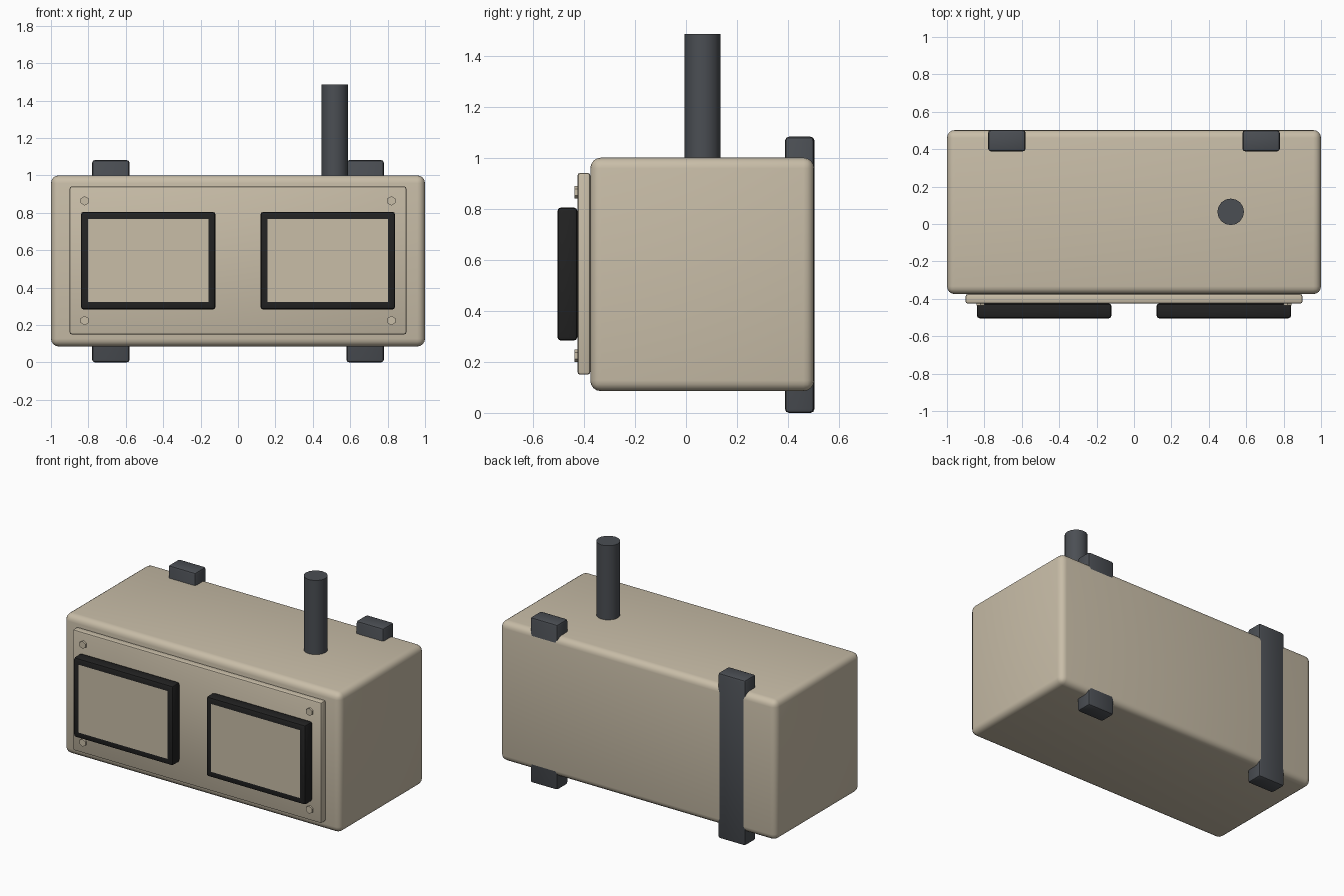
import bpy, bmesh, math

default = bpy.data.objects.get("Cube")
if default:
    bpy.data.objects.remove(default, do_unlink=True)


def material(name, rgb):
    m = bpy.data.materials.new(name)
    m.use_nodes = True
    m.diffuse_color = (*rgb, 1)
    node = next(n for n in m.node_tree.nodes if n.type == 'BSDF_PRINCIPLED')
    node.inputs["Base Color"].default_value = (*rgb, 1)
    return m


TAN = material("tan_paint", (0.58, 0.51, 0.39))
GREY = material("dark_grey_metal", (0.07, 0.077, 0.088))
BLACK = material("black_rubber", (0.016, 0.016, 0.016))


def finish(obj, bevel=0, segments=2):
    """Round the edges and smooth the shading."""
    bpy.context.view_layer.objects.active = obj
    for o in bpy.context.selected_objects:
        o.select_set(False)
    obj.select_set(True)
    if bevel:
        mod = obj.modifiers.new("rounded_edges", 'BEVEL')
        mod.width, mod.segments = bevel, segments
        bpy.ops.object.modifier_apply(modifier=mod.name)
    bpy.ops.object.shade_smooth_by_angle(angle=math.radians(35))
    return obj


def box(name, xs, ys, zs, mat, bevel, segments=2):
    bm = bmesh.new()
    bmesh.ops.create_cube(bm, size=1)
    for v in bm.verts:
        for i, (lo, hi) in enumerate((xs, ys, zs)):
            v.co[i] = lo if v.co[i] < 0 else hi
    mesh = bpy.data.meshes.new(name)
    bm.to_mesh(mesh)
    bm.free()
    mesh.materials.append(mat)
    obj = bpy.data.objects.new(name, mesh)
    bpy.context.collection.objects.link(obj)
    return finish(obj, bevel, segments)


def rod(name, sides, radius, depth, location, mat, rotation=(0, 0, 0)):
    bpy.ops.mesh.primitive_cylinder_add(vertices=sides, radius=radius, depth=depth,
                                        location=location, rotation=rotation)
    obj = bpy.context.object
    obj.name = name
    obj.data.materials.append(mat)
    return finish(obj)


# Main case and raised front plate
box("case_body", (-1, 1), (-0.375, 0.502), (0.085, 1.0), TAN, 0.042, 4)
box("front_plate", (-0.9, 0.9), (-0.425, -0.375), (0.15, 0.94), TAN, 0.01)

# Vertical exhaust pole
rod("top_pole", 16, 0.071, 0.505, (0.517, 0.065, 1.2325), GREY)

for side, s in (("left", 1), ("right", -1)):
    # Rear mounting bar, running behind the case from top to bottom
    back = 0.503 if s < 0 else 0.501
    box(side + "_mounting_bar", sorted((s * 0.58, s * 0.78)), (0.388, back),
        (0, 1.082), GREY, 0.015)

    # Window: black surround with a flush tan panel inset in its front face
    frame = box(side + "_window", sorted((s * 0.12, s * 0.84)), (-0.504, -0.425),
                (0.283, 0.805), BLACK, 0.015)
    frame.data.materials.append(TAN)
    bm = bmesh.new()
    bm.from_mesh(frame.data)
    front = min(bm.faces, key=lambda f: f.calc_center_median().y)
    bmesh.ops.inset_region(bm, faces=[front], thickness=0.024, use_even_offset=True)
    front.material_index = 1
    bm.to_mesh(frame.data)
    bm.free()

    # Hexagonal corner bolts
    for level, z in (("upper", 0.864), ("lower", 0.224)):
        rod(f"{side}_{level}_bolt", 6, 0.025, 0.03, (s * 0.82, -0.422, z), TAN,
            (math.pi / 2, 0, 0))
